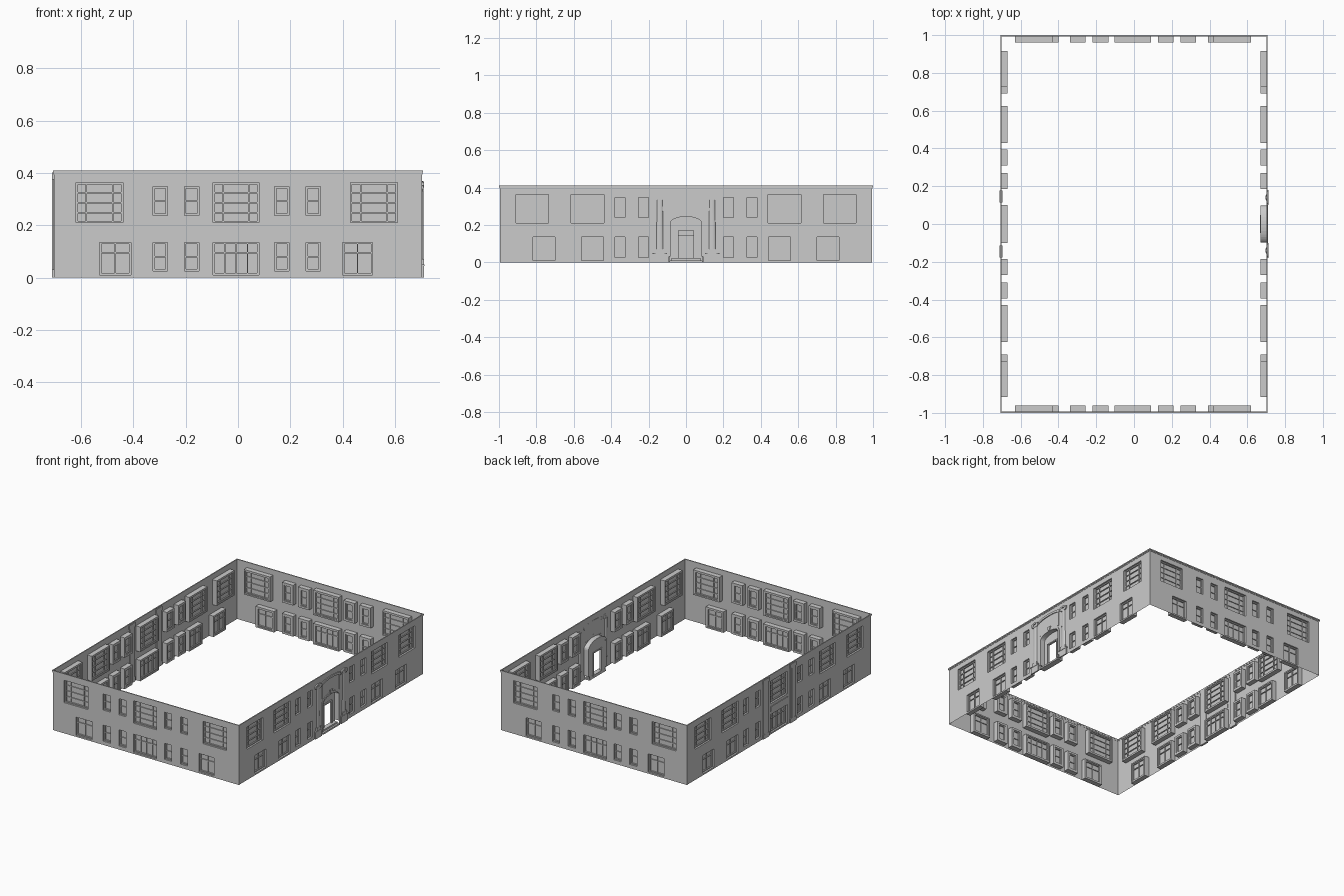
import bpy, bmesh, math
from mathutils import Matrix, Vector

if "Cube" in bpy.data.objects:
    bpy.data.objects.remove(bpy.data.objects["Cube"])

HX, HY, H = 0.703, 0.995, 0.41      # wall planes and height


def finish(bm, name, mat, smooth=False, recalc=True):
    if recalc:
        bmesh.ops.recalc_face_normals(bm, faces=bm.faces)
    me = bpy.data.meshes.new(name)
    bm.to_mesh(me)
    bm.free()
    ob = bpy.data.objects.new(name, me)
    bpy.context.collection.objects.link(ob)
    ob.matrix_world = mat
    if smooth:
        bpy.context.view_layer.objects.active = ob
        ob.select_set(True)
        bpy.ops.object.shade_smooth_by_angle(angle=math.radians(35))
        ob.select_set(False)
    return ob


# Local wall space: x along the wall, y = depth inward, z up
def box(bm, u0, u1, d0, d1, z0, z1):
    m = Matrix.Translation(((u0 + u1) / 2, (d0 + d1) / 2, (z0 + z1) / 2)) \
        @ Matrix.Diagonal((u1 - u0, d1 - d0, z1 - z0, 1))
    bmesh.ops.create_cube(bm, size=1, matrix=m)


def prism(bm, pts, d0, d1):
    a = [bm.verts.new((u, d0, z)) for u, z in pts]
    b = [bm.verts.new((u, d1, z)) for u, z in pts]
    bm.faces.new(a)
    bm.faces.new(b[::-1])
    for i in range(len(pts)):
        j = (i + 1) % len(pts)
        bm.faces.new((a[i], b[i], b[j], a[j]))


def ring(bm, r, m, d0, d1):
    u0, u1, z0, z1 = r
    zb = max(z0 - m, 0)
    box(bm, u0 - m, u0, d0, d1, zb, z1 + m)
    box(bm, u1, u1 + m, d0, d1, zb, z1 + m)
    box(bm, u0, u1, d0, d1, z1, z1 + m)
    box(bm, u0, u1, d0, d1, zb, z0)


def arc(w, zs, rise, n=16):
    return [(w * math.cos(math.pi * i / n), zs + rise * math.sin(math.pi * i / n))
            for i in range(n + 1)]


def wall_sheet(half, holes, mat, name):
    us = sorted({-half, half} | {v for h in holes for v in h[:2]})
    zs = sorted({0, H} | {v for h in holes for v in h[2:]})
    bm = bmesh.new()
    grid = {(i, k): bm.verts.new((u, 0, z)) for i, u in enumerate(us) for k, z in enumerate(zs)}
    for i in range(len(us) - 1):
        for k in range(len(zs) - 1):
            cu, cz = (us[i] + us[i + 1]) / 2, (zs[k] + zs[k + 1]) / 2
            if not any(h[0] < cu < h[1] and h[2] < cz < h[3] for h in holes):
                bm.faces.new((grid[i, k], grid[i + 1, k], grid[i + 1, k + 1], grid[i, k + 1]))
    finish(bm, name, mat, recalc=False)


# Column and row positions of glazing bars, as fractions, per window type
BARS = {'big': ((.22, .78), (.25, .5, .75)),
        'small': ((), (.5,)),
        'shop': ((.5,), (.68,)),
        'wide': ((.25, .5, .75), (.68,))}


def windows(items, mat, side):
    frames, panes, bars = bmesh.new(), bmesh.new(), bmesh.new()
    for kind, r in items:
        u0, u1, z0, z1 = r
        m = 0.014 if kind == 'small' else 0.009
        ring(frames, r, m, 0.0005, 0.034)
        ring(frames, (u0 + .007, u1 - .007, z0 + .007, z1 - .007), .007, 0.012, 0.03)
        box(panes, u0, u1, 0.020, 0.022, z0, z1)
        cols, rows = BARS[kind]
        for f in cols:
            c = u0 + f * (u1 - u0)
            box(bars, c - .0025, c + .0025, .014, .028, z0, z1)
        for f in rows:
            c = z0 + f * (z1 - z0)
            box(bars, u0, u1, .014, .028, c - .0025, c + .0025)
    finish(frames, side + "_window_frames", mat)
    finish(panes, side + "_window_panes", mat)
    finish(bars, side + "_glazing_bars", mat)


# Window layouts
SHORT = [('big', (-.62, -.44, .21, .363)), ('big', (.43, .61, .21, .363)),
         ('big', (-.095, .08, .21, .363)), ('wide', (-.095, .08, .01, .135)),
         ('shop', (-.53, -.41, .01, .135)), ('shop', (.40, .515, .01, .135))]
for u in (-.325, -.205, .14, .26):
    SHORT += [('small', (u, u + .055, .238, .348)), ('small', (u, u + .055, .025, .135))]
LONG = []
for s in (-1, 1):
    for kind, a, b, z0, z1 in (('big', .735, .908, .21, .363), ('big', .438, .615, .21, .363),
                               ('shop', .70, .818, .01, .135), ('shop', .44, .56, .01, .135),
                               ('small', .325, .38, .24, .348), ('small', .2, .255, .24, .348),
                               ('small', .325, .38, .025, .135), ('small', .2, .255, .025, .135)):
        LONG.append((kind, (min(s * a, s * b), max(s * a, s * b), z0, z1)))
REAR = [(k, (-r[1], -r[0], r[2], r[3])) for k, r in SHORT]
WEST = LONG + [('big', (-.092, .092, .21, .363)), ('wide', (-.092, .092, .01, .135))]
PORTAL = (-.09, .09, 0, .252)


def place(x, y, deg):
    return Matrix.Translation((x, y, 0)) @ Matrix.Rotation(math.radians(deg), 4, 'Z')


MR = place(HX, 0, 90)
ML = place(-HX, 0, -90)
for side, items, mat, half, extra in (("front", SHORT, place(0, -HY, 0), HX, []),
                                      ("back", REAR, place(0, HY, 180), HX, []),
                                      ("right", LONG, MR, HY, [PORTAL]),
                                      ("left", WEST, ML, HY, [])):
    wall_sheet(half, [r for _, r in items] + extra, mat, side + "_wall")
    windows(items, mat, side)
    # Stepped cornice along the wall top
    bm = bmesh.new()
    box(bm, -half - .005, half + .005, -.005, .002, .402, H)
    box(bm, -half - .002, half + .002, -.002, .001, .395, .402)
    finish(bm, side + "_cornice", mat)

# Arched entrance recess on the right side
bm = bmesh.new()
prism(bm, [(-.09, .252), (.09, .252)] + arc(.09, .21, .041), 0, .002)
outer = [(.098, .03)] + arc(.098, .21, .048) + [(-.098, .03)]
inner = [(.084, .03)] + arc(.084, .21, .034) + [(-.084, .03)]
prism(bm, outer + inner[::-1], -.004, .034)
finish(bm, "entrance_arch", MR)

# Recess back with the door opening
bm = bmesh.new()
box(bm, -.088, -.045, .030, .033, .0, .212)
box(bm, .045, .088, .030, .033, .0, .212)
prism(bm, [(-.045, .175), (.045, .175), (.045, .21), (.084, .21)]
      + arc(.084, .21, .034)[1:] + [(-.045, .21)], .030, .033)
ring(bm, (-.04, .04, .022, .17), .008, .022, .036)
finish(bm, "door_surround", MR)

# Entrance steps
bm = bmesh.new()
box(bm, -.088, .088, -.006, .034, 0, .011)
box(bm, -.078, .078, .006, .034, .011, .022)
finish(bm, "entrance_steps", MR)

# Flanking columns, pedestals and scrolled capitals
for s, label in ((-1, "south"), (1, "north")):
    c = s * .14
    bm = bmesh.new()
    box(bm, c - .035, c + .035, -.008, .001, 0, .044)
    box(bm, c - .039, c + .039, -.010, .001, .044, .051)
    box(bm, c - .024, c + .024, -.008, .001, .051, .072)
    finish(bm, label + "_pedestal", MR)
    bm = bmesh.new()
    bmesh.ops.create_cone(bm, cap_ends=True, segments=20, radius1=.018, radius2=.015, depth=.265,
                          matrix=Matrix.Translation((c, 0, .2045)) @ Matrix.Diagonal((1, .4, 1, 1)))
    finish(bm, label + "_column", MR, True)
    bm = bmesh.new()
    for q in (-1, 1):
        m = Matrix.Translation((c + q * .022, -.003, .345)) @ Matrix.Rotation(math.pi / 2, 4, 'X')
        bmesh.ops.create_cone(bm, cap_ends=True, segments=16, radius1=.010, radius2=.010,
                              depth=.008, matrix=m)
    top, low = arc(.034, .352, .014, 10), arc(.025, .345, .010, 10)
    prism(bm, top + low[::-1], -.008, .001)
    box(bm, c - .022, c + .022, -.006, .001, .332, .350)
    for v in bm.verts:                      # hood arc was built about the middle
        if abs(v.co.x) < .05:
            v.co.x += c
    finish(bm, label + "_capital", MR)

# Tall panel and curved pediment over the arch
bm = bmesh.new()
up, down = arc(.104, .352, .018), arc(.096, .338, .018)
prism(bm, up + down[::-1], -.006, .001)
for s in (-1, 1):
    box(bm, s * .09 - .004, s * .09 + .004, -.004, .001, .245, .345)
prism(bm, [(-.009, .248), (.009, .248), (.014, .275), (-.014, .275)], -.007, .001)
finish(bm, "entrance_pediment", MR)

# Full-height pilasters beside the middle bay on the left side
bm = bmesh.new()
for s in (-1, 1):
    c = s * .145
    box(bm, c - .026, c + .026, -.005, .006, 0, .40)
    box(bm, c - .014, c + .014, -.008, .006, .03, .375)
    box(bm, c - .032, c + .032, -.008, .006, 0, .03)
    box(bm, c - .032, c + .032, -.008, .006, .375, .402)
box(bm, -.092, .092, -.004, .001, .160, .190)
finish(bm, "left_pilasters", ML)
